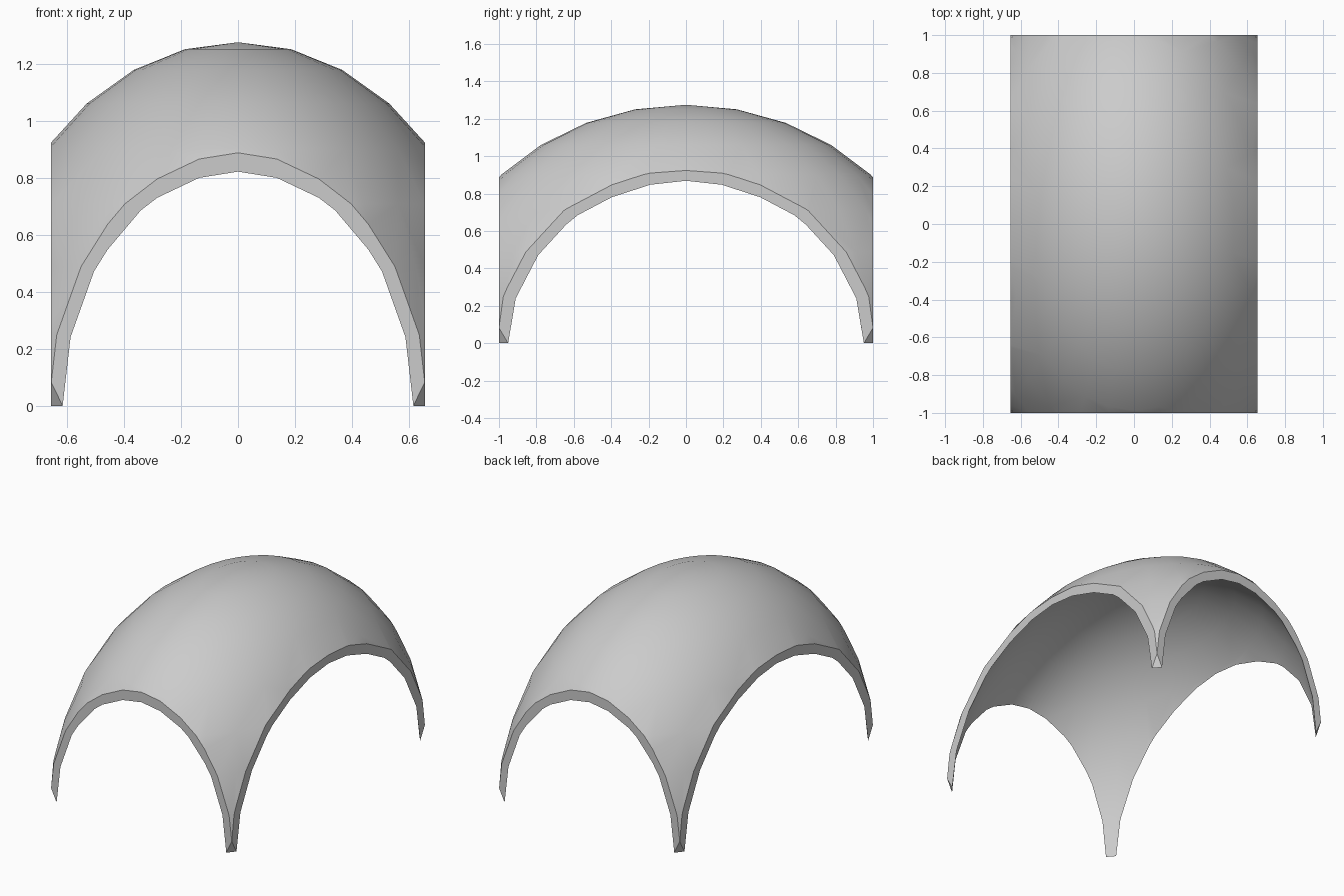
import bpy
import bmesh
from mathutils import Matrix, Vector

cube = bpy.data.objects.get("Cube")
if cube:
    bpy.data.objects.remove(cube, do_unlink=True)

RADII = Vector((0.955, 1.396, 1.275))   # outer ellipsoid
INNER = 0.967                           # inner shell scale
HALF = Vector((0.655, 1.0, 0.0))        # half plan size
EPS = 1e-4

bm = bmesh.new()

# Two nested half ellipsoids
for k in (1.0, INNER):
    scale = Matrix.Diagonal((*(RADII * k), 1.0))
    bmesh.ops.create_uvsphere(bm, u_segments=32, v_segments=16, radius=1.0, matrix=scale)
below = [v for v in bm.verts if v.co.z < -0.01]
bmesh.ops.delete(bm, geom=below, context='VERTS')
for v in bm.verts:
    if abs(v.co.z) < EPS:
        v.co.z = 0.0

# Trim the shells to the rectangular plan
sides = [(axis, sign) for axis in (0, 1) for sign in (-1, 1)]
for axis, sign in sides:
    normal = Vector((0, 0, 0))
    normal[axis] = sign
    bmesh.ops.bisect_plane(bm, geom=bm.verts[:] + bm.edges[:] + bm.faces[:], dist=1e-5,
                           plane_co=normal * HALF[axis], plane_no=normal, clear_outer=True)


def is_outer(v):
    return Vector([v.co[i] / RADII[i] for i in range(3)]).length > 0.98


border = [v for v in bm.verts if v.is_boundary]
outer = [v for v in border if is_outer(v)]
inner = [v for v in border if not is_outer(v)]

# Flat arch faces joining the shells on the four sides
for axis, sign in sides:
    def rim(verts):
        on_side = [v for v in verts if abs(v.co[axis] - sign * HALF[axis]) < EPS]
        return sorted(on_side, key=lambda v: v.co[1 - axis])
    bm.faces.new(rim(outer) + rim(inner)[::-1])

# Small slanted face under each foot
for sx in (-1, 1):
    for sy in (-1, 1):
        tip = min((v for v in outer if v.co.x * sx > 0 and v.co.y * sy > 0),
                  key=lambda v: v.co.z)
        foot = [v for v in inner if v.co.z < EPS and v.co.x * sx > 0 and v.co.y * sy > 0]
        foot.sort(key=lambda v: v.co.x)
        bm.faces.new([tip] + foot)

bmesh.ops.recalc_face_normals(bm, faces=bm.faces[:])
mesh = bpy.data.meshes.new("vaulted_canopy")
bm.to_mesh(mesh)
bm.free()

canopy = bpy.data.objects.new("vaulted_canopy", mesh)
bpy.context.collection.objects.link(canopy)

# Plain grey material
grey = bpy.data.materials.new("plain_grey")
colour = (0.6, 0.6, 0.6, 1.0)
grey.use_nodes = True
grey.diffuse_color = colour
grey.node_tree.nodes["Principled BSDF"].inputs["Base Color"].default_value = colour
mesh.materials.append(grey)

# Smooth shells with crisp arch edges
bpy.ops.object.select_all(action='DESELECT')
canopy.select_set(True)
bpy.context.view_layer.objects.active = canopy
bpy.ops.object.shade_smooth_by_angle(angle=0.52)
